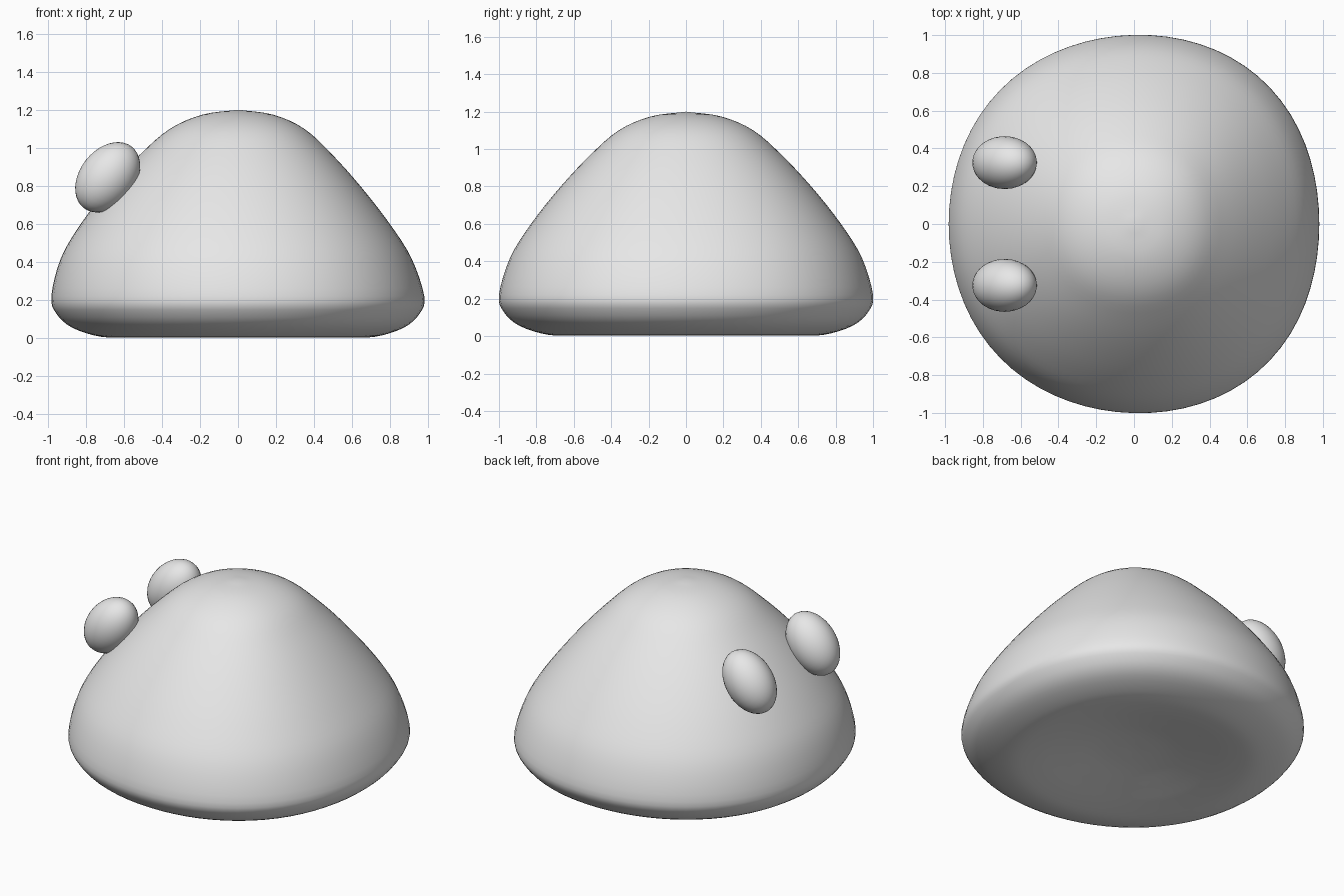
import bpy, bmesh, math
from mathutils import Vector, Matrix

if "Cube" in bpy.data.objects:
    bpy.data.objects.remove(bpy.data.objects["Cube"])

SIDES = 72
grey = bpy.data.materials.new("plain_grey")
grey.diffuse_color = (0.8, 0.8, 0.8, 1)
grey.use_nodes = True
grey.node_tree.nodes["Principled BSDF"].inputs["Base Color"].default_value = grey.diffuse_color


def smooth_curve(pts, steps):
    """Catmull-Rom curve through the points."""
    p = [Vector(q) for q in pts]
    p = [2 * p[0] - p[1]] + p + [2 * p[-1] - p[-2]]
    out = []
    for a, b, c, d in zip(p, p[1:], p[2:], p[3:]):
        for k in range(steps):
            t = k / steps
            out.append(0.5 * (2 * b + (c - a) * t + (2 * a - 5 * b + 4 * c - d) * t ** 2
                              + (3 * b - a - 3 * c + d) * t ** 3))
    return out + [p[-2]]


def outline(a):
    """Slightly squarish footprint, fuller towards +x."""
    return (1 - 0.01 * math.cos(2 * a) - 0.01 * math.cos(4 * a)
            + 0.006 * (math.cos(a) - math.cos(3 * a)))


def finish(bm, name):
    bmesh.ops.recalc_face_normals(bm, faces=bm.faces)
    for f in bm.faces:
        f.smooth = True
    mesh = bpy.data.meshes.new(name)
    bm.to_mesh(mesh)
    bm.free()
    mesh.materials.append(grey)
    ob = bpy.data.objects.new(name, mesh)
    bpy.context.collection.objects.link(ob)
    return ob


# Body: rounded mound with a hollowed underside (radius, height)
profile = smooth_curve([(0, 1.2), (0.19, 1.174), (0.36, 1.1), (0.51, 0.97), (0.67, 0.8),
                        (0.825, 0.605), (0.94, 0.42), (1.0, 0.22), (0.975, 0.13),
                        (0.89, 0.055), (0.73, 0.006), (0.58, 0.012), (0.4, 0.04),
                        (0.2, 0.07), (0, 0.08)], 4)
bm = bmesh.new()
rings = []
for r, z in profile[1:-1]:
    shift = -0.015 * math.sin(math.pi * min(max((z - 0.2) / 1.0, 0), 1))
    ring = []
    for i in range(SIDES):
        a = 2 * math.pi * i / SIDES
        d = r * outline(a)
        ring.append(bm.verts.new((d * math.cos(a) + shift, d * math.sin(a), max(z, 0))))
    rings.append(ring)
for lo, hi in zip(rings, rings[1:]):
    for i in range(SIDES):
        j = (i + 1) % SIDES
        bm.faces.new((lo[i], lo[j], hi[j], hi[i]))
for ring, z in ((rings[0], profile[0].y), (rings[-1], profile[-1].y)):
    tip = bm.verts.new((0, 0, z))
    for i in range(SIDES):
        bm.faces.new((ring[i], ring[(i + 1) % SIDES], tip))
finish(bm, "body")

# Eyes: a pair of ellipsoids lying along the slope
for name, side in (("eye_front", -1), ("eye_back", 1)):
    bm = bmesh.new()
    bmesh.ops.create_uvsphere(bm, u_segments=32, v_segments=20, radius=1)
    place = (Matrix.Translation((-0.685, side * 0.325, 0.845))
             @ Matrix.Rotation(math.radians(-52), 4, 'Y')
             @ Matrix.Diagonal((0.205, 0.14, 0.146, 1)))
    bm.transform(place)
    finish(bm, name)
